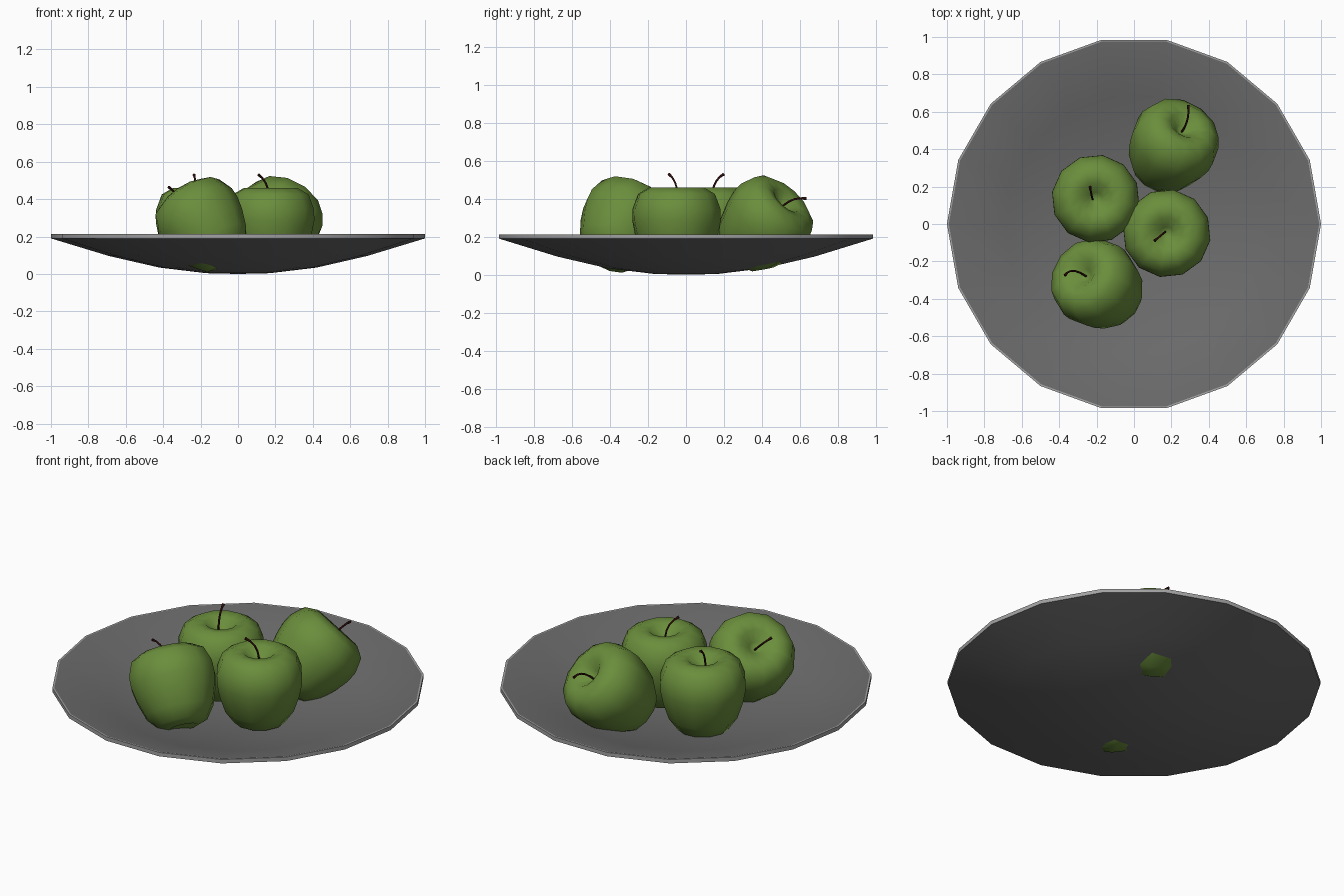
import bpy, bmesh, math
from mathutils import Vector

if "Cube" in bpy.data.objects:
    bpy.data.objects.remove(bpy.data.objects["Cube"])


def material(name, color):
    m = bpy.data.materials.new(name)
    m.diffuse_color = (*color, 1)
    m.use_nodes = True
    m.node_tree.nodes["Principled BSDF"].inputs["Base Color"].default_value = m.diffuse_color
    return m


GREY = material("plate grey", (0.15, 0.15, 0.15))
RIM = material("rim light grey", (0.36, 0.36, 0.36))
GREEN = material("apple green", (0.145, 0.27, 0.045))
BROWN = material("stem brown", (0.03, 0.004, 0.004))


def lathe(name, profile, sides, mats, phase=0.0):
    """Revolve (radius, height) points about z; zero radius makes a pole."""
    bm = bmesh.new()
    rings = []
    for r, z in profile:
        if r == 0:
            rings.append([bm.verts.new((0, 0, z))] * sides)
        else:
            rings.append([bm.verts.new((r * math.cos(phase + 2 * math.pi * i / sides),
                                        r * math.sin(phase + 2 * math.pi * i / sides), z))
                          for i in range(sides)])
    for a, b in zip(rings, rings[1:]):
        for i in range(sides):
            j = (i + 1) % sides
            bm.faces.new(list(dict.fromkeys((a[i], a[j], b[j], b[i]))))
    bmesh.ops.recalc_face_normals(bm, faces=bm.faces)
    me = bpy.data.meshes.new(name)
    bm.to_mesh(me)
    bm.free()
    for m in mats:
        me.materials.append(m)
    ob = bpy.data.objects.new(name, me)
    bpy.context.collection.objects.link(ob)
    return ob


def smooth(ob, angle):
    bpy.ops.object.select_all(action='DESELECT')
    ob.select_set(True)
    bpy.context.view_layer.objects.active = ob
    bpy.ops.object.shade_smooth_by_angle(angle=math.radians(angle))


# Shallow plate: outside, lip, inside
plate = lathe("plate", [(0, 0), (0.17, 0.004), (0.42, 0.034), (0.69, 0.096), (1, 0.19),
                        (1, 0.213), (0.99, 0.213), (0.69, 0.118), (0.42, 0.056),
                        (0.17, 0.026), (0, 0.022)], 18, [GREY, RIM])
for p in plate.data.polygons:
    if abs(p.normal.z) < 0.3 or (p.center.z > 0.212):
        p.material_index = 1
smooth(plate, 35)

# Apples with dimpled crowns, two upright and two lying tilted
APPLE = [(0, 0.14), (0.035, 0.16), (0.085, 0.205), (0.145, 0.215), (0.205, 0.18),
         (0.235, 0.1), (0.236, 0.04), (0.222, -0.03), (0.19, -0.125), (0.14, -0.195),
         (0.08, -0.218), (0, -0.19)]
apples = [
    ("back_left_apple", (-0.205, 0.135, 0.245), (0, 0, 1),
     [(-0.22, 0.13, 0.37), (-0.226, 0.15, 0.475), (-0.235, 0.2, 0.53)]),
    ("middle_apple", (0.175, -0.05, 0.245), (0, 0, 1),
     [(0.168, -0.042, 0.37), (0.155, -0.052, 0.47), (0.11, -0.09, 0.53)]),
    ("back_tilted_apple", (0.195, 0.4, 0.252), (0.07, 0.115, 0.125),
     [(0.25, 0.485, 0.335), (0.285, 0.555, 0.392), (0.29, 0.635, 0.4)]),
    ("front_tilted_apple", (-0.178, -0.337, 0.25), (-0.5, 0.36, 0.77),
     [(-0.255, -0.28, 0.36), (-0.325, -0.25, 0.425), (-0.37, -0.275, 0.465)]),
]
for name, centre, axis, path in apples:
    ob = lathe(name, APPLE, 12, [GREEN], math.radians(-9))
    ob.rotation_mode = 'QUATERNION'
    ob.rotation_quaternion = Vector((0, 0, 1)).rotation_difference(Vector(axis).normalized())
    ob.location = centre
    smooth(ob, 80)

    # Thin bent stem, wider at the tip
    cu = bpy.data.curves.new(name + "_stem", 'CURVE')
    cu.dimensions = '3D'
    cu.bevel_depth = 0.006
    cu.bevel_resolution = 1
    cu.use_fill_caps = True
    a, b, c = (Vector(p) for p in path)
    steps = 5
    sp = cu.splines.new('POLY')
    sp.points.add(steps)
    for i in range(steps + 1):
        t = i / steps
        ctrl = 2 * b - (a + c) / 2
        q = a * (1 - t) ** 2 + ctrl * 2 * t * (1 - t) + c * t * t
        sp.points[i].co = (*q, 1)
        sp.points[i].radius = 1.4 if i == steps else 0.9
    cu.materials.append(BROWN)
    stem = bpy.data.objects.new(name + "_stem", cu)
    bpy.context.collection.objects.link(stem)
    bpy.ops.object.select_all(action='DESELECT')
    stem.select_set(True)
    bpy.context.view_layer.objects.active = stem
    bpy.ops.object.convert(target='MESH')
